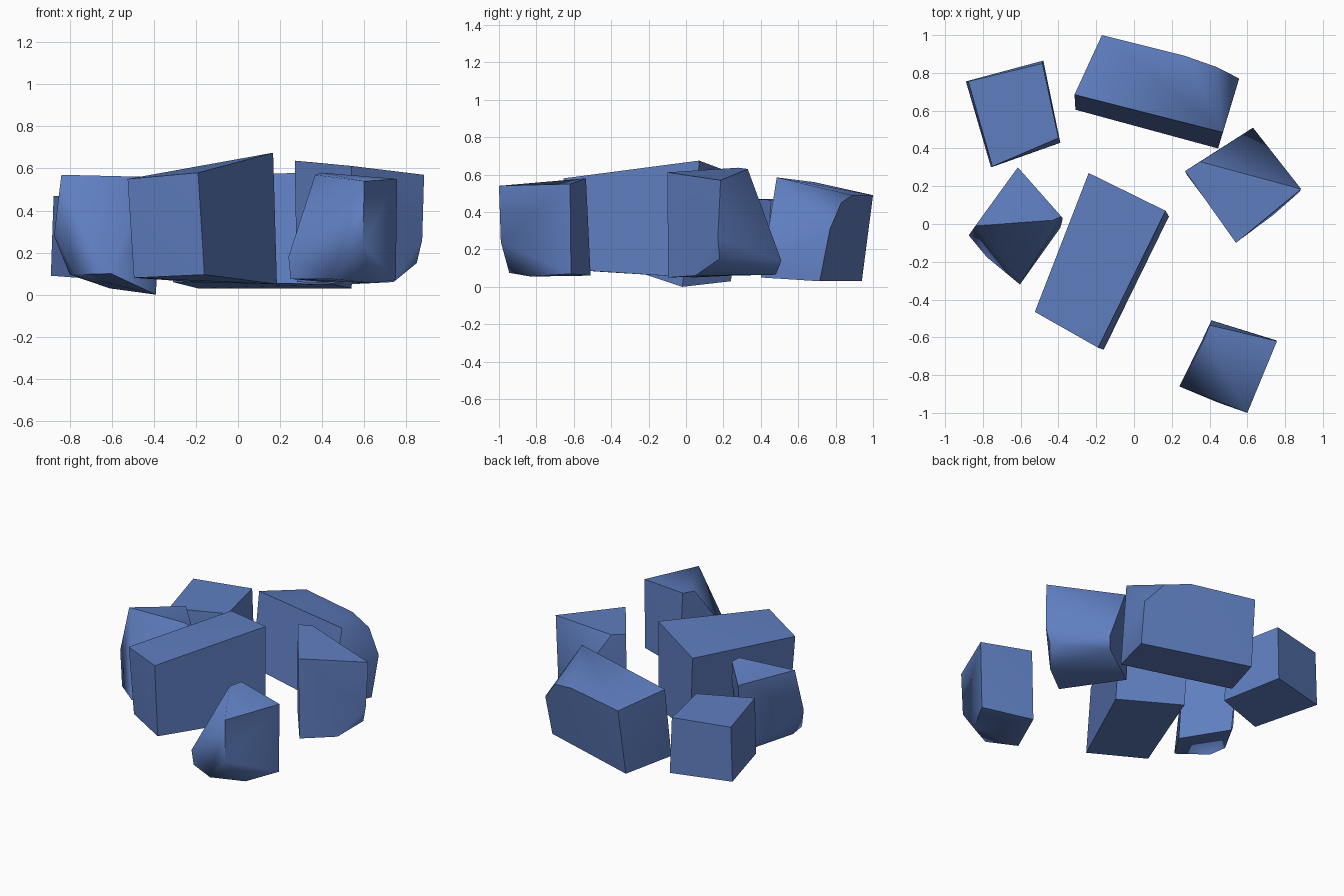
import bpy, bmesh, math

if "Cube" in bpy.data.objects:
    bpy.data.objects.remove(bpy.data.objects["Cube"])

blue = bpy.data.materials.new("slate_blue")
blue.diffuse_color = (0.115, 0.21, 0.53, 1)
blue.use_nodes = True
blue.node_tree.nodes["Principled BSDF"].inputs["Base Color"].default_value = blue.diffuse_color


def stone(name, base, top, chips=()):
    """Chiselled block: solid hull of its base corners, top corners and chipped corners."""
    bm = bmesh.new()
    for p in (*base, *top, *chips):
        bm.verts.new(p)
    out = bmesh.ops.convex_hull(bm, input=bm.verts[:])
    loose = list({v for v in out["geom_interior"] + out["geom_unused"]
                  if isinstance(v, bmesh.types.BMVert)})
    if loose:
        bmesh.ops.delete(bm, geom=loose, context='VERTS')
    bmesh.ops.dissolve_limit(bm, angle_limit=math.radians(4),
                             verts=bm.verts[:], edges=bm.edges[:])
    bmesh.ops.recalc_face_normals(bm, faces=bm.faces[:])
    me = bpy.data.meshes.new(name)
    bm.to_mesh(me)
    bm.free()
    me.materials.append(blue)
    ob = bpy.data.objects.new(name, me)
    bpy.context.collection.objects.link(ob)
    bpy.ops.object.select_all(action='DESELECT')
    ob.select_set(True)
    bpy.context.view_layer.objects.active = ob
    bpy.ops.object.shade_smooth_by_angle(angle=math.radians(55))


# long block in the middle
stone("centre_block",
      [(-.495, -.45, .08), (-.16, -.665, .095), (.185, .04, .05), (-.21, .25, .06)],
      [(-.525, -.465, .55), (-.19, -.655, .58), (.167, .07, .675), (-.24, .27, .60)])

# plain small block, back left
stone("back_left_block",
      [(-.89, .755, .09), (-.48, .865, .085), (-.39, .43, .08), (-.757, .30, .08)],
      [(-.877, .755, .47), (-.485, .85, .47), (-.40, .455, .465), (-.75, .305, .47)])

# long back block, right rear corner chipped away
stone("back_block",
      [(-.31, .605, .06), (.445, .40, .05), (.54, .715, .03), (-.19, .94, .03)],
      [(-.315, .685, .56), (.47, .485, .585), (.27, .89, .49), (-.17, 1.0, .49)],
      [(.44, .83, .45), (.557, .77, .31)])

# right block, rear top corner sheared off
stone("right_block",
      [(.28, .26, .06), (.545, -.095, .05), (.74, .05, .06), (.60, .48, .065)],
      [(.27, .28, .637), (.54, -.10, .612), (.885, .185, .57), (.35, .33, .63)],
      [(.63, .51, .14), (.876, .17, .26), (.85, .18, .15)])

# front right block, front left top corner sheared off
stone("front_right_block",
      [(.41, -.51, .06), (.75, -.615, .07), (.64, -.83, .055), (.444, -.945, .075), (.25, -.85, .075)],
      [(.40, -.535, .58), (.757, -.62, .55), (.60, -1.0, .54), (.367, -.62, .57)],
      [(.24, -.86, .18), (.594, -.99, .24)])

# left block, front top corner sheared off
stone("left_block",
      [(-.39, -.02, 0), (-.61, .24, .03), (-.80, -.05, .095), (-.604, -.32, .10)],
      [(-.84, -.01, .57), (-.615, .30, .52), (-.385, .04, .53), (-.43, .02, .56)],
      [(-.875, -.06, .28), (-.78, -.175, .095), (-.377, .03, .40)])
